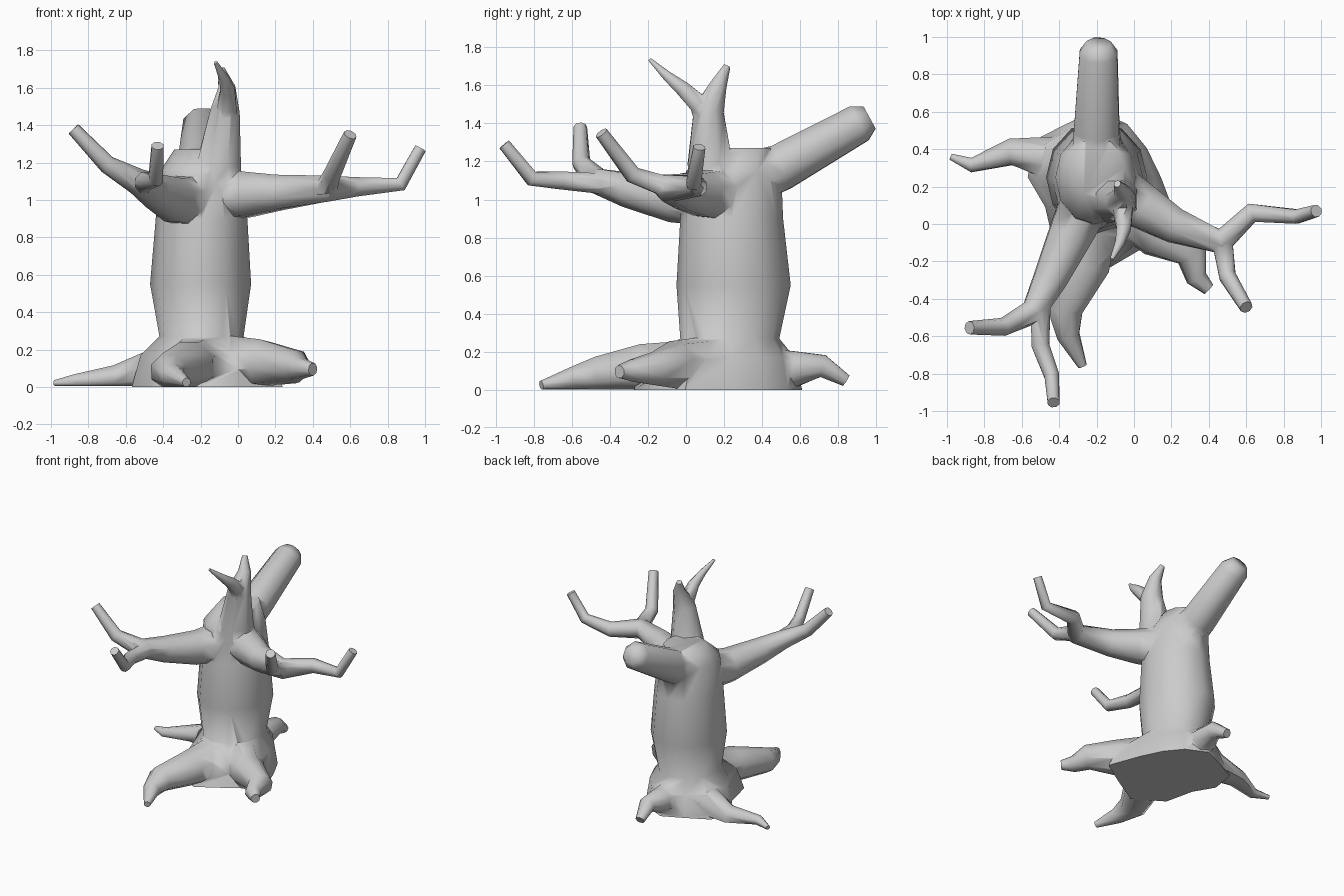
import bpy, bmesh, math
from mathutils import Vector

if "Cube" in bpy.data.objects:
    bpy.data.objects.remove(bpy.data.objects["Cube"])

SIDES = 8
AXIS = Vector((-0.2, 0.25, 0))


def make_object(name, rings):
    """Skin closed rings of points into a capped solid."""
    bm = bmesh.new()
    rows = [[bm.verts.new(p) for p in ring] for ring in rings]
    n = len(rows[0])
    for a, b in zip(rows, rows[1:]):
        for i in range(n):
            j = (i + 1) % n
            bm.faces.new((a[i], a[j], b[j], b[i]))
    bm.faces.new(rows[0][::-1])
    bm.faces.new(rows[-1])
    bmesh.ops.recalc_face_normals(bm, faces=bm.faces)
    mesh = bpy.data.meshes.new(name)
    bm.to_mesh(mesh)
    bm.free()
    ob = bpy.data.objects.new(name, mesh)
    bpy.context.collection.objects.link(ob)
    return ob


def ring_points(center, u, v, count, shift=0.0):
    angles = [math.tau * (i + shift) / count for i in range(count)]
    return [center + u * math.cos(a) + v * math.sin(a) for a in angles]


parts = []


def limb(name, thick, thin, *path, power=1.0, rooted=True, ground=False):
    """Tapered tube; rooted limbs start on the trunk axis, ground limbs get a flat underside."""
    pts = [Vector(p) for p in path]
    if rooted:
        pts.insert(0, Vector((AXIS.x, AXIS.y, pts[0].z)))
    last = len(pts) - 1
    floor = 0.002 * (len(parts) + 1)
    normal = (pts[1] - pts[0]).orthogonal()
    rings = []
    for k, p in enumerate(pts):
        before = (p - pts[max(k - 1, 0)]).normalized()
        after = (pts[min(k + 1, last)] - p).normalized()
        t = (before + after).normalized()
        normal = (normal - t * normal.dot(t)).normalized()
        r = thin + (thick - thin) * (1 - k / last) ** power
        ring = ring_points(p, normal * r, t.cross(normal) * r, SIDES, 0.5)
        if ground:
            for v in ring:
                v.z = max(v.z, floor)
        rings.append(ring)
    parts.append(make_object(name, rings))


def oval(z, x0, x1, y0, y1):
    return ring_points(Vector(((x0 + x1) / 2, (y0 + y1) / 2, z)),
                       Vector(((x1 - x0) / 2, 0, 0)), Vector((0, (y1 - y0) / 2, 0)), 12)


# Trunk foot swells toward each root: direction in degrees -> reach
swell = {90: 0.05, 160: 0.09, 262: 0.23, 320: 0.22}
foot = []
for i in range(12):
    a = math.radians(30 * i)
    reach = 0.31 + max(s * max(0, math.cos(a - math.radians(d))) ** 7
                       for d, s in swell.items())
    foot.append(AXIS + Vector((math.cos(a), math.sin(a), 0)) * reach)

# Trunk: foot, flare, then oval rings
neck = oval(0.27, -0.42, 0.03, -0.03, 0.49)
flare = [b.lerp(n, 0.32) for b, n in zip(foot, neck)]
for v in flare:
    v.z = 0.17
trunk = make_object("tree", [
    foot, flare, neck,
    oval(0.55, -0.47, 0.07, -0.05, 0.55),
    oval(0.9, -0.44, 0.05, -0.03, 0.51),
    oval(1.15, -0.42, 0.01, 0.0, 0.5),
    oval(1.27, -0.34, -0.05, 0.14, 0.46)])

# Roots, flattened where they meet the ground
limb("front_root", 0.18, 0.025, (-0.26, -0.22, 0.11), (-0.37, -0.46, 0.08),
     (-0.35, -0.6, 0.06), (-0.275, -0.76, 0.025), ground=True)
limb("right_root", 0.17, 0.035, (0.13, -0.06, 0.13), (0.31, -0.16, 0.11),
     (0.335, -0.29, 0.1), (0.4, -0.35, 0.095), power=1.25, ground=True)
limb("left_root", 0.16, 0.018, (-0.48, 0.36, 0.08), (-0.66, 0.385, 0.045),
     (-0.87, 0.315, 0.03), (-0.98, 0.36, 0.02), power=1.3, ground=True)
limb("back_root", 0.14, 0.035, (-0.18, 0.58, 0.11), (-0.16, 0.72, 0.125),
     (-0.18, 0.84, 0.05), power=1.2, ground=True)

# Broad sawn-off limb at the back
limb("back_limb", 0.15, 0.07, (-0.2, 0.3, 1.1), (-0.2, 0.5, 1.17), (-0.19, 0.91, 1.4),
     (-0.19, 0.965, 1.43), power=0.65, rooted=False)

# Forked crown
limb("crown_back", 0.17, 0.02, (-0.13, 0.18, 1.0), (-0.1, 0.125, 1.2),
     (-0.07, 0.12, 1.47), (-0.06, 0.17, 1.6), (-0.09, 0.215, 1.7),
     power=1.2, rooted=False)
limb("crown_front", 0.07, 0.01, (-0.07, 0.12, 1.38), (-0.06, 0.07, 1.5),
     (-0.055, -0.02, 1.585), (-0.075, -0.1, 1.65), (-0.12, -0.19, 1.735),
     power=0.9, rooted=False)

# Right branch and its twig
limb("right_branch", 0.16, 0.034, (0.05, 0.09, 1.03), (0.22, -0.01, 1.04),
     (0.47, -0.095, 1.06), (0.63, 0.06, 1.07), (0.87, 0.04, 1.085),
     (0.975, 0.07, 1.275), power=1.6)
limb("right_twig", 0.06, 0.036, (0.47, -0.08, 1.06), (0.5, -0.28, 1.13),
     (0.6, -0.445, 1.35), rooted=False)

# Left branch and its twig
limb("left_branch", 0.16, 0.036, (-0.34, -0.06, 1.0), (-0.45, -0.3, 1.05),
     (-0.54, -0.47, 1.1), (-0.7, -0.55, 1.19), (-0.88, -0.555, 1.38), power=1.4)
limb("left_twig", 0.06, 0.034, (-0.5, -0.4, 1.08), (-0.5, -0.65, 1.1),
     (-0.44, -0.81, 1.11), (-0.43, -0.955, 1.29), rooted=False)

# Fuse every limb into the trunk as one continuous surface
bpy.context.view_layer.objects.active = trunk
for part in parts:
    mod = trunk.modifiers.new("fuse", 'BOOLEAN')
    mod.operation = 'UNION'
    mod.solver = 'EXACT'
    mod.object = part
    bpy.ops.object.modifier_apply(modifier=mod.name)
    bpy.data.objects.remove(part)

# Smooth shading with crisp tips
bpy.ops.object.select_all(action='DESELECT')
trunk.select_set(True)
bpy.ops.object.shade_smooth_by_angle(angle=math.radians(70))
